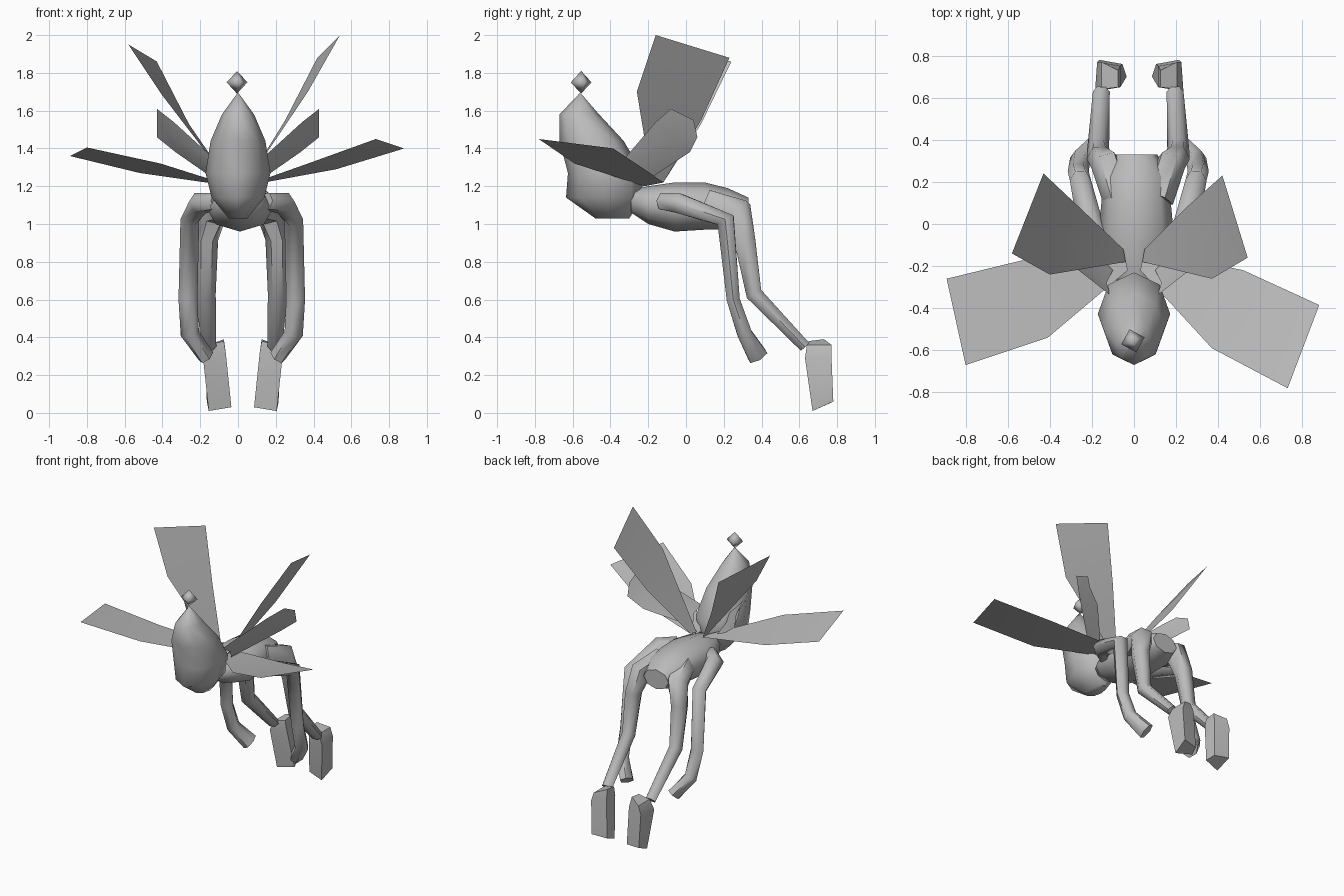
import bpy
import bmesh
import math
from mathutils import Vector

default_cube = bpy.data.objects.get("Cube")
if default_cube:
    bpy.data.objects.remove(default_cube, do_unlink=True)

grey = bpy.data.materials.new("plain grey")
grey.use_nodes = True
colour = (.5, .5, .5, 1)
grey.diffuse_color = colour
grey.node_tree.nodes["Principled BSDF"].inputs["Base Color"].default_value = colour


def loft(name, rings, capped=True, smooth_angle=60):
    """Skin a list of equally long point rings; uncapped rings make an open strip."""
    builder = bmesh.new()
    rows = [[builder.verts.new(point) for point in ring] for ring in rings]
    count = len(rows[0])
    for lower, upper in zip(rows, rows[1:]):
        for i in range(count if capped else count - 1):
            j = (i + 1) % count
            builder.faces.new((lower[i], lower[j], upper[j], upper[i]))
    if capped:
        builder.faces.new(rows[0])
        builder.faces.new(rows[-1])
        bmesh.ops.remove_doubles(builder, verts=builder.verts, dist=.001)
        bmesh.ops.recalc_face_normals(builder, faces=builder.faces)
    mesh = bpy.data.meshes.new(name)
    builder.to_mesh(mesh)
    builder.free()
    mesh.materials.append(grey)
    part = bpy.data.objects.new(name, mesh)
    bpy.context.collection.objects.link(part)
    bpy.ops.object.select_all(action='DESELECT')
    part.select_set(True)
    bpy.context.view_layer.objects.active = part
    bpy.ops.object.shade_smooth_by_angle(angle=math.radians(smooth_angle))
    return part


def oval(centre, across, along, sides):
    """Ring of points around a centre, spanned by two half axes."""
    turns = [math.tau * i / sides for i in range(sides)]
    return [Vector(centre) + Vector(across) * math.cos(t) + Vector(along) * math.sin(t)
            for t in turns]


def limb(name, path, sides=6):
    """Tube through (point, width, depth) stations, framed by its own direction."""
    points = [Vector(station[0]) for station in path]
    rings = []
    for i, (point, width, depth) in enumerate(path):
        ahead = points[min(i + 1, len(points) - 1)]
        behind = points[max(i - 1, 0)]
        direction = (ahead - behind).normalized()
        forward = direction.cross(Vector((1, 0, 0))).normalized()
        across = forward.cross(direction)
        rings.append(oval(point, across * width, forward * depth, sides))
    return loft(name, rings)


def mirrored(point, side, shift=.02):
    """Place a left-hand point on either side, with a slight lean to the left."""
    x, y, z = point
    return Vector((side * x + shift, y, z))


# Head: stations of height, front, back and half width
head_stations = [
    (1.69, -.565, -.555, .005), (1.58, -.67, -.46, .085), (1.44, -.67, -.33, .145),
    (1.27, -.625, -.23, .172), (1.14, -.635, -.23, .14), (1.03, -.48, -.3, .05),
]
loft("head", [
    oval((0, (front + back) / 2, z), (half, 0, 0), (0, (back - front) / 2, 0), 8)
    for z, front, back, half in head_stations
])

# Diamond ornament floating above the head
loft("head_ornament", [
    oval((-.005, -.555, z), (radius, .3 * radius, 0), (-.3 * radius, radius, 0), 4)
    for z, radius in ((1.69, .0002), (1.75, .055), (1.81, .0002))
], smooth_angle=80)

# Torso: stations of depth, middle height, half width and half height
torso_stations = [
    (-.29, 1.12, .08, .06), (-.2, 1.1, .14, .1), (-.06, 1.09, .18, .13),
    (.1, 1.095, .165, .125), (.22, 1.08, .165, .11), (.33, 1.07, .1, .07),
]
loft("torso", [
    oval((.01, y, z), (half, 0, 0), (0, 0, height), 8)
    for y, z, half, height in torso_stations
])

# Arms, legs and feet
arm_path = [
    ((.13, -.12, 1.12), .05, .05), ((.22, -.04, 1.11), .065, .06),
    ((.275, .21, 1.02), .05, .055), ((.285, .25, .6), .05, .04),
    ((.275, .31, .42), .05, .045), ((.19, .38, .3), .045, .06),
]
leg_path = [
    ((.09, .12, 1.1), .08, .09), ((.15, .28, 1.06), .075, .085),
    ((.185, .31, .92), .06, .065), ((.19, .36, .63), .052, .05),
    ((.175, .63, .35), .04, .035),
]
foot_rings = [
    [(.18, .64, .36), (.1, .65, .38), (.1, .73, .39), (.18, .77, .36)],
    [(.21, .63, .29), (.09, .65, .32), (.09, .75, .32), (.2, .77, .3)],
    [(.18, .67, .01), (.06, .7, .03), (.08, .76, .05), (.19, .78, .06)],
]
for label, side in (("left", 1), ("right", -1)):
    for kind, path in (("arm", arm_path), ("leg", leg_path)):
        limb(f"{label}_{kind}", [
            (mirrored(point, side), width, depth) for point, width, depth in path
        ])
    loft(f"{label}_foot", [
        [mirrored(point, side, .025) for point in ring] for ring in foot_rings
    ], smooth_angle=45)


# Wings: open strips of paired edge points running from root to tip
wings = {
    "left_lower_wing": [
        [(.03, -.22, 1.2), (.05, -.12, 1.22)],
        [(.37, -.59, 1.32), (.52, -.22, 1.29)],
        [(.73, -.78, 1.45), (.88, -.385, 1.4)],
    ],
    "right_lower_wing": [
        [(-.03, -.22, 1.2), (-.05, -.12, 1.22)],
        [(-.41, -.54, 1.32), (-.52, -.17, 1.27)],
        [(-.8, -.67, 1.405), (-.89, -.26, 1.36)],
    ],
    "left_upper_wing": [
        [(.04, -.18, 1.21), (.05, -.12, 1.22)],
        [(.37, -.26, 1.7), (.25, .08, 1.55)],
        [(.54, -.16, 2), (.42, .23, 1.88)],
    ],
    "right_upper_wing": [
        [(-.04, -.18, 1.21), (-.05, -.12, 1.22)],
        [(-.4, -.24, 1.68), (-.26, .08, 1.53)],
        [(-.58, -.14, 1.95), (-.43, .24, 1.86)],
    ],
}
for name, strip in wings.items():
    loft(name, strip, capped=False, smooth_angle=30)

# Small middle wings, each folded along its length
middle_strip = [
    [(.11, -.34, 1.33), (.13, -.28, 1.29), (.1, -.22, 1.22)],
    [(.34, -.16, 1.54), (.37, -.07, 1.47), (.33, .02, 1.38)],
    [(.43, -.08, 1.61), (.43, .04, 1.55), (.43, .06, 1.46)],
]
for label, side in (("left", 1), ("right", -1)):
    loft(f"{label}_middle_wing", [
        [mirrored(point, side, 0) for point in row] for row in middle_strip
    ], capped=False, smooth_angle=30)
